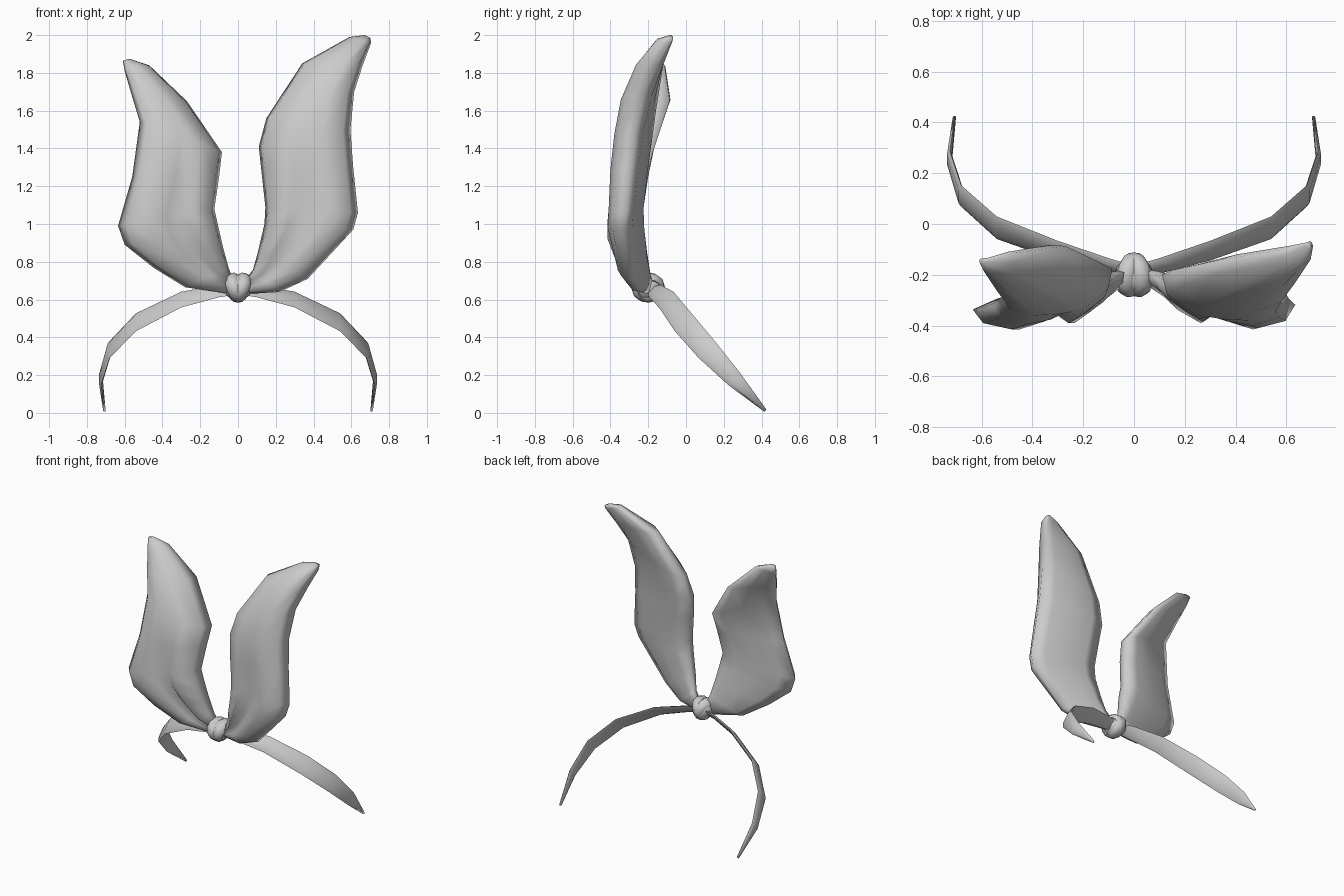
import bpy, bmesh, math
from mathutils import Vector, Matrix


def finish(bm, name, angle=60):
    bmesh.ops.recalc_face_normals(bm, faces=bm.faces)
    me = bpy.data.meshes.new(name)
    bm.to_mesh(me)
    bm.free()
    ob = bpy.data.objects.new(name, me)
    bpy.context.collection.objects.link(ob)
    bpy.ops.object.select_all(action='DESELECT')
    ob.select_set(True)
    bpy.context.view_layer.objects.active = ob
    bpy.ops.object.shade_smooth_by_angle(angle=math.radians(angle))
    return ob


def loft(name, rings, closed=False, angle=60):
    bm = bmesh.new()
    vs = [[bm.verts.new(p) for p in r] for r in rings]
    n = len(vs[0])
    pairs = list(zip(vs, vs[1:]))
    if closed:
        pairs.append((vs[-1], vs[0]))
    for a, b in pairs:
        for i in range(n):
            j = (i + 1) % n
            bm.faces.new((a[i], a[j], b[j], b[i]))
    if not closed:
        bm.faces.new(vs[0])
        bm.faces.new(vs[-1])
    return finish(bm, name, angle)


# headband: half path (x, y, z, half width), mirrored to the other side
half = [(0.1, -0.165, 0.645, 0.045), (0.3, -0.105, 0.60, 0.057),
        (0.54, -0.015, 0.48, 0.065), (0.68, 0.11, 0.335, 0.062),
        (0.725, 0.255, 0.18, 0.045), (0.706, 0.42, 0.012, 0.008)]
path = [(-x, y, z, w) for x, y, z, w in reversed(half)]
path += [(0, -0.185, 0.65, 0.03)] + half
pts = [Vector(p[:3]) for p in path]
across = Vector((0, 0.68, 0.73))
rings = []
for i, p in enumerate(pts):
    t = (pts[min(i + 1, len(pts) - 1)] - pts[max(i - 1, 0)]).normalized()
    out = t.cross(across).normalized()
    w = path[i][3]
    th = min(0.013, w)
    rings.append([p + across * w * a + out * th * b for a, b in
                  ((1, 0), (0.6, 0.9), (-0.6, 0.9), (-1, 0), (-0.6, -0.6), (0.6, -0.6))])
loft("headband", rings, angle=100)

# ear section: (position from inner to outer edge, share of front depth, groove share)
SECTION = [(0, 0.14, 0), (0.04, 0.5, 0), (0.26, 0.86, 0), (0.38, 0.92, 1),
           (0.50, 0.97, 0.45), (0.70, 1, 0), (0.92, 0.74, 0), (1, 0.08, 0),
           (0.82, -0.12, 0), (0.5, -0.06, 0), (0.2, -0.03, 0)]


def ear(name, rows):
    rings = []
    for ox, oy, oz, ix, iy, iz, front, groove in rows:
        inner, outer = Vector((ix, iy, iz)), Vector((ox, oy, oz))
        ring = []
        for t, d, g in SECTION:
            p = inner.lerp(outer, t)
            p.y += d * (front - p.y) + groove * g
            ring.append(p)
        rings.append(ring)
    loft(name, rings, angle=120)


# ear rows: outer edge xyz, inner edge xyz, front y, groove depth
ear("right_ear", [
    (0.05, -0.20, 0.63, 0.03, -0.17, 0.69, -0.24, 0.0),
    (0.22, -0.24, 0.64, 0.08, -0.18, 0.76, -0.30, 0.03),
    (0.37, -0.29, 0.71, 0.105, -0.19, 0.85, -0.36, 0.05),
    (0.61, -0.32, 0.97, 0.14, -0.205, 1.0, -0.415, 0.06),
    (0.635, -0.31, 1.06, 0.145, -0.21, 1.09, -0.41, 0.055),
    (0.61, -0.285, 1.30, 0.125, -0.19, 1.27, -0.40, 0.025),
    (0.595, -0.26, 1.50, 0.11, -0.17, 1.41, -0.38, 0.0),
    (0.615, -0.21, 1.70, 0.15, -0.155, 1.56, -0.345, 0.0),
    (0.66, -0.14, 1.84, 0.34, -0.12, 1.85, -0.265, 0.0),
    (0.705, -0.08, 1.96, 0.59, -0.09, 1.99, -0.16, 0.0),
    (0.70, -0.07, 1.985, 0.67, -0.075, 2.0, -0.10, 0.0)])

ear("left_ear", [
    (-0.05, -0.20, 0.63, -0.02, -0.17, 0.69, -0.24, 0.0),
    (-0.28, -0.25, 0.665, -0.05, -0.18, 0.77, -0.31, 0.035),
    (-0.45, -0.30, 0.77, -0.08, -0.19, 0.88, -0.37, 0.055),
    (-0.60, -0.33, 0.89, -0.105, -0.20, 0.99, -0.415, 0.06),
    (-0.635, -0.33, 0.99, -0.125, -0.21, 1.08, -0.415, 0.055),
    (-0.56, -0.31, 1.25, -0.10, -0.18, 1.25, -0.395, 0.03),
    (-0.52, -0.28, 1.54, -0.085, -0.145, 1.38, -0.36, 0.0),
    (-0.565, -0.22, 1.69, -0.27, -0.055, 1.65, -0.28, 0.0),
    (-0.60, -0.16, 1.81, -0.47, -0.10, 1.84, -0.20, 0.0),
    (-0.61, -0.14, 1.865, -0.575, -0.135, 1.875, -0.16, 0.0)])

# knot: two crossing wraps around a rounded core
C = Vector((0, -0.20, 0.663))
for side, label in ((-1, "left"), (1, "right")):
    rot = Matrix.Rotation(side * 0.42, 3, 'Y') @ Matrix.Rotation(side * 0.2, 3, 'Z')
    rings = []
    for i in range(12):
        a = math.tau * i / 12
        rad = Vector((0, math.cos(a), math.sin(a)))
        ring = []
        for j in range(8):
            b = math.tau * j / 8
            v = rad * (0.06 + 0.023 * math.cos(b)) + Vector((0.036 * math.sin(b), 0, 0))
            v.y *= 1.08
            ring.append(C + Vector((side * 0.012, 0, 0)) + rot @ v)
        rings.append(ring)
    loft("knot_wrap_" + label, rings, closed=True)

bm = bmesh.new()
bmesh.ops.create_uvsphere(bm, u_segments=12, v_segments=8, radius=1,
                          matrix=Matrix.Translation(C) @ Matrix.Diagonal((0.075, 0.078, 0.068, 1)))
finish(bm, "knot_core")
